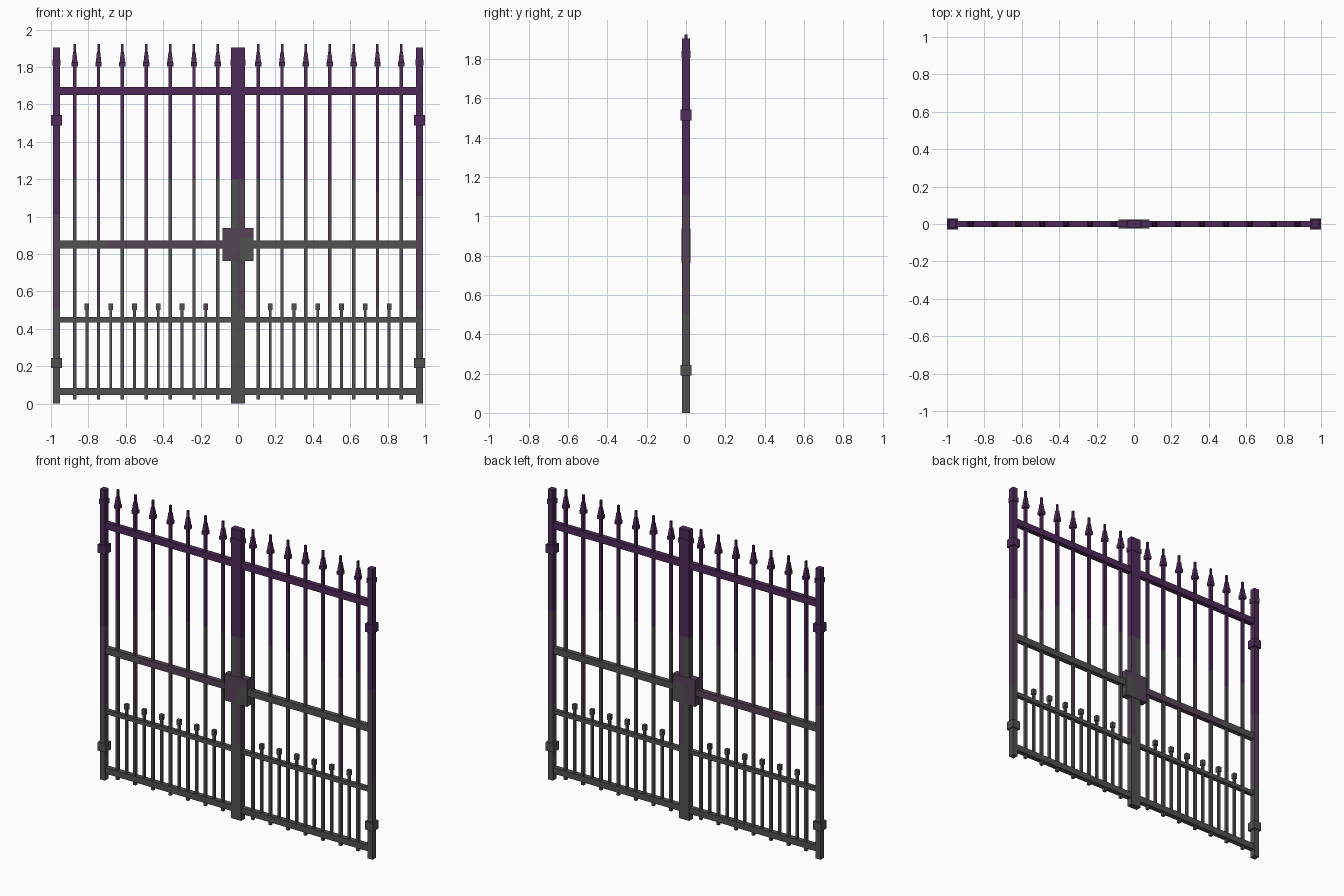
import bpy, bmesh

if "Cube" in bpy.data.objects:
    bpy.data.objects.remove(bpy.data.objects["Cube"])


def material(name, r, g, b):
    lin = [((c / 255 + 0.055) / 1.055) ** 2.4 for c in (r, g, b)]
    m = bpy.data.materials.new(name)
    m.diffuse_color = (*lin, 1)
    m.use_nodes = True
    m.node_tree.nodes["Principled BSDF"].inputs["Base Color"].default_value = m.diffuse_color
    return m


MATS = [material("dark purple", 80, 43, 90),
        material("purple grey", 86, 67, 87),
        material("iron grey", 80, 82, 80)]
PURPLE, MID, GREY = 0, 1, 2


def stack(bm, x, rings, color):
    """Closed square column through rings of (z, half width x, half width y)."""
    loops = []
    for z, hx, hy in rings:
        loops.append([bm.verts.new((x + sx * hx, sy * hy, z))
                      for sx, sy in ((-1, -1), (1, -1), (1, 1), (-1, 1))])
    faces = [bm.faces.new(loops[0][::-1]), bm.faces.new(loops[-1])]
    for a, b in zip(loops, loops[1:]):
        for i in range(4):
            j = (i + 1) % 4
            faces.append(bm.faces.new((a[i], a[j], b[j], b[i])))
    for f in faces:
        f.material_index = color(f.calc_center_median().z)


def box(bm, x0, x1, hy, z0, z1, mat):
    hx = (x1 - x0) / 2
    stack(bm, (x0 + x1) / 2, [(z0, hx, hy), (z1, hx, hy)], lambda z: mat)


def finish(bm, name):
    me = bpy.data.meshes.new(name)
    bm.to_mesh(me)
    bm.free()
    for m in MATS:
        me.materials.append(m)
    bpy.context.collection.objects.link(bpy.data.objects.new(name, me))


def bands(low, high, middle):
    """Purple above high, the middle colour down to low, grey beneath."""
    return lambda z: PURPLE if z > high else middle if z > low else GREY


for side, label in ((-1, "left"), (1, "right")):
    # Outer and meeting posts with their top collars
    for x, part in ((0.971, "outer_post"), (0.0185, "meeting_post")):
        outer = part == "outer_post"
        high = (1.01 if side < 0 else 1.11) if outer else 1.2
        middle = MID if outer or side > 0 else GREY
        bm = bmesh.new()
        stack(bm, side * x, [(z, 0.0185, 0.0195) for z in (0, 0.5, high, 1.905)],
              bands(0.5, high, middle))
        box(bm, side * x - 0.022, side * x + 0.022, 0.023, 1.808, 1.84, PURPLE)
        finish(bm, f"{label}_{part}")

    # Hinge blocks
    bm = bmesh.new()
    for z, mat in ((0.217, GREY), (1.515, PURPLE)):
        box(bm, side * 0.971 - 0.029, side * 0.971 + 0.029, 0.029, z - 0.027, z + 0.027, mat)
    finish(bm, f"{label}_hinges")

    # Horizontal rails
    for part, z0, z1, hy, mat in (("bottom_rail", 0.045, 0.085, 0.016, GREY),
                                  ("lower_rail", 0.435, 0.462, 0.013, GREY),
                                  ("middle_rail", 0.83, 0.873, 0.016, GREY),
                                  ("top_rail", 1.65, 1.692, 0.016, PURPLE)):
        bm = bmesh.new()
        cuts = [0.03, 0.70, 0.96]
        for a, b in zip(cuts, cuts[1:]):
            m = MID if part == "middle_rail" and side < 0 and a < 0.5 else mat
            box(bm, min(side * a, side * b), max(side * a, side * b), hy, z0, z1, m)
        finish(bm, f"{label}_{part}")

    # Tall pickets with spear tips
    bm = bmesh.new()
    for i in range(7):
        x = side * (0.108 + i * 0.1275)
        middle = MID if i in (3, 5) else GREY
        high = 1.13 if i == 5 else 1.2
        stack(bm, x, [(z, 0.009, 0.009) for z in (0.022, 0.52, high, 1.81)],
              bands(0.52, high, middle))
        stack(bm, x, [(z, w, w) for z, w in ((1.803, 0.017), (1.825, 0.017), (1.828, 0.0145),
                                             (1.878, 0.009), (1.88, 0.0065), (1.924, 0.0065))],
              lambda z: PURPLE)
    finish(bm, f"{label}_tall_pickets")

    # Short pickets with square caps
    bm = bmesh.new()
    for i in range(6):
        x = side * (0.172 + i * 0.1272)
        mat = MID if side < 0 and i == 0 else GREY
        box(bm, x - 0.0075, x + 0.0075, 0.0075, 0.06, 0.50, mat)
        box(bm, x - 0.0125, x + 0.0125, 0.0125, 0.50, 0.535, mat)
    finish(bm, f"{label}_short_pickets")

# Lock plates, with a grey lower corner on the right leaf
bm = bmesh.new()
box(bm, -0.083, 0.012, 0.023, 0.762, 0.938, MID)
box(bm, 0.012, 0.082, 0.023, 0.887, 0.938, MID)
box(bm, 0.012, 0.082, 0.023, 0.762, 0.887, GREY)
finish(bm, "lock_plates")
